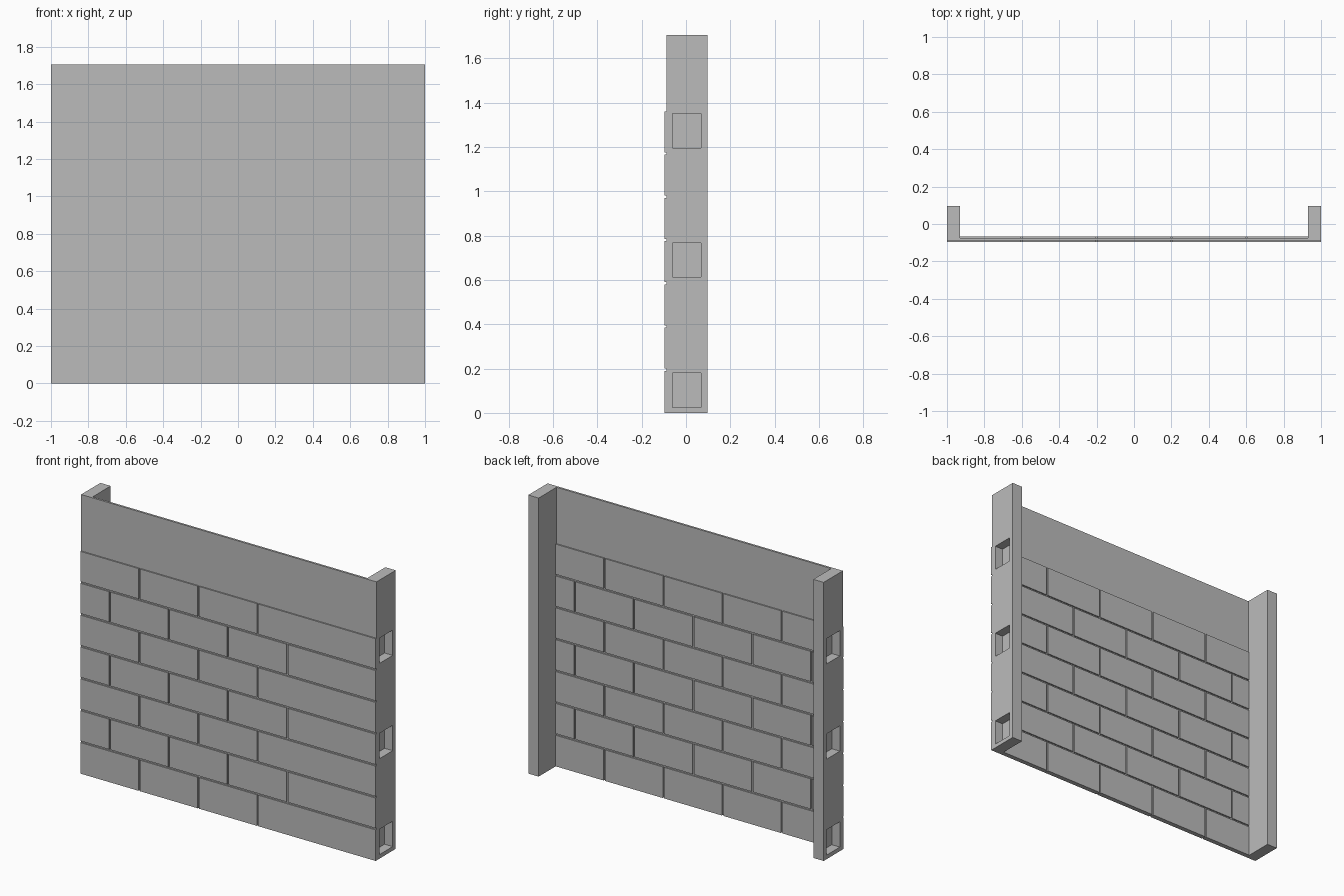
import bpy, bmesh
from mathutils import Vector

if "Cube" in bpy.data.objects:
    bpy.data.objects.remove(bpy.data.objects["Cube"], do_unlink=True)

GREY = (0.5, 0.5, 0.5, 1)
mat = bpy.data.materials.new("concrete grey")
mat.use_nodes = True
mat.diffuse_color = GREY
mat.node_tree.nodes["Principled BSDF"].inputs["Base Color"].default_value = GREY

HEIGHT = 1.705
FRONT, BACK = -0.089, -0.076      # faces of the thin core panel
RELIEF = 0.008                    # how far the blocks stand out
POST_IN, POST_BACK = 0.93, 0.097
ROWS, PITCH, GAP = 7, 0.195, 0.01


def add_box(bm, lo, hi):
    lo, hi = Vector(lo), Vector(hi)
    verts = bmesh.ops.create_cube(bm, size=1)["verts"]
    for v in verts:
        v.co = (lo + hi) / 2 + v.co * (hi - lo)


def finish(name, bm):
    bmesh.ops.recalc_face_normals(bm, faces=bm.faces)
    mesh = bpy.data.meshes.new(name)
    bm.to_mesh(mesh)
    bm.free()
    mesh.materials.append(mat)
    obj = bpy.data.objects.new(name, mesh)
    bpy.context.scene.collection.objects.link(obj)


# Thin core panel
bm = bmesh.new()
add_box(bm, (-POST_IN, FRONT, 0), (POST_IN, BACK, HEIGHT))
finish("core_panel", bm)


# Running-bond blocks on one face of the panel
def block_layer(name, half_width, y0, y1, even_joints, odd_joints):
    bm = bmesh.new()
    for row in range(ROWS):
        z0 = row * PITCH + (GAP / 2 if row else 0)
        z1 = (row + 1) * PITCH - GAP / 2
        joints = odd_joints if row % 2 else even_joints
        starts = [-half_width] + [x + GAP / 2 for x in joints]
        ends = [x - GAP / 2 for x in joints] + [half_width]
        for x0, x1 in zip(starts, ends):
            add_box(bm, (x0, y0, z0), (x1, y1, z1))
    finish(name, bm)


even = [-0.6, -0.2, 0.2, 0.6]
odd = [-0.8, -0.4, 0, 0.4, 0.8]
block_layer("front_blocks", 1, FRONT - RELIEF, FRONT, even[:-1], odd[:-1])
block_layer("back_blocks", POST_IN, BACK, BACK + RELIEF, even, odd)


# End posts with three square pockets in the outer side
def post(name, side):
    bm = bmesh.new()
    x0, x1 = sorted((side * POST_IN, side))
    add_box(bm, (x0, FRONT, 0), (x1, POST_BACK, HEIGHT))
    pocket_y = (-0.06, 0.068)
    pockets = [(z, z + 0.155) for z in (0.025, 0.612, 1.195)]
    cuts = [((0, y, 0), (0, 1, 0)) for y in pocket_y]
    cuts += [((0, 0, z), (0, 0, 1)) for pair in pockets for z in pair]
    for co, normal in cuts:
        geom = bm.verts[:] + bm.edges[:] + bm.faces[:]
        bmesh.ops.bisect_plane(bm, geom=geom, plane_co=co, plane_no=normal)
    bm.normal_update()
    for z0, z1 in pockets:
        for f in bm.faces[:]:
            c = f.calc_center_median()
            if (f.normal.x * side > 0.9 and c.x * side > 0.99
                    and pocket_y[0] < c.y < pocket_y[1] and z0 < c.z < z1):
                floor = bmesh.ops.extrude_discrete_faces(bm, faces=[f])["faces"][0]
                bmesh.ops.translate(bm, verts=floor.verts, vec=(-side * 0.055, 0, 0))
    finish(name, bm)


post("left_post", 1)
post("right_post", -1)
